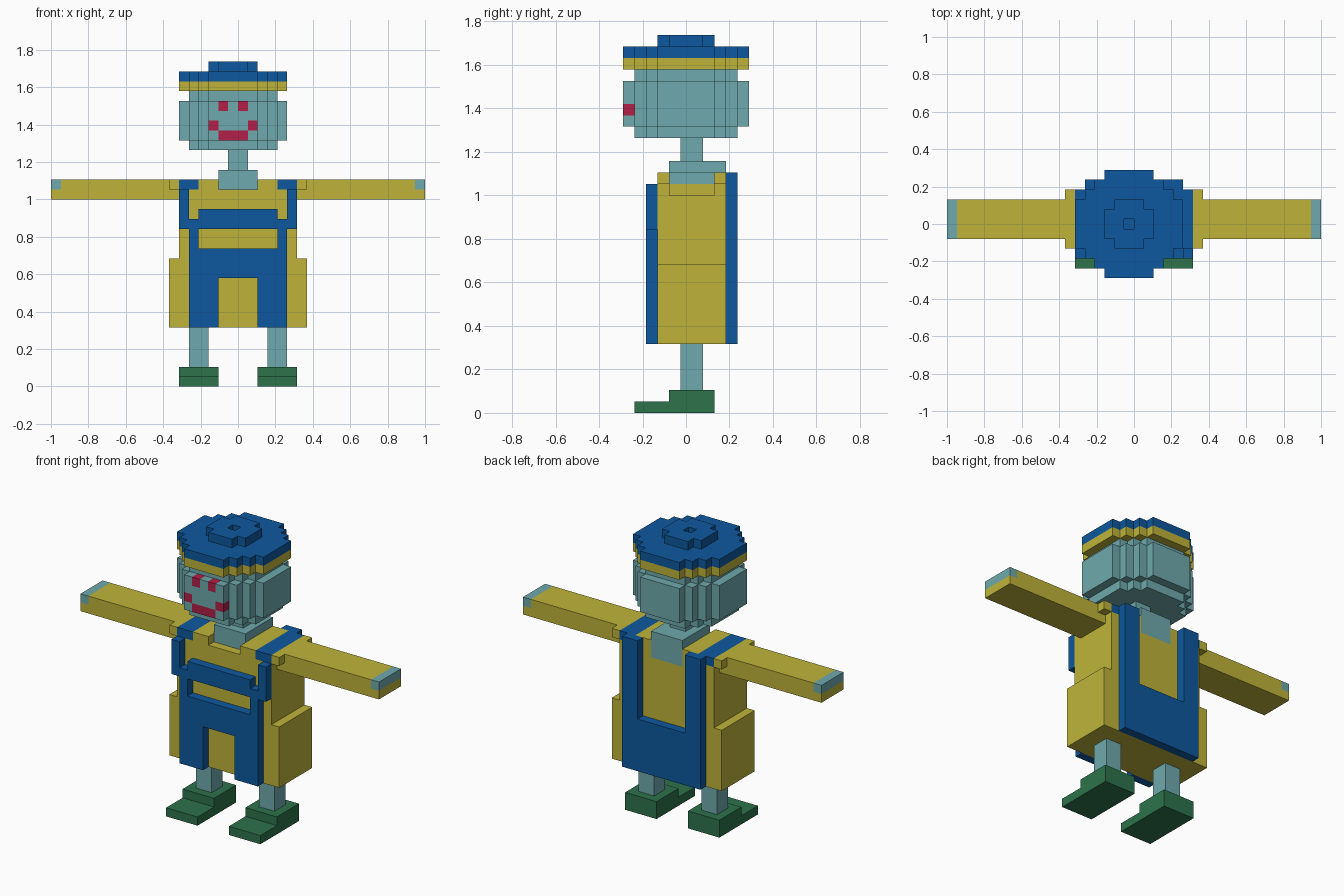
import bpy, bmesh

if "Cube" in bpy.data.objects:
    bpy.data.objects.remove(bpy.data.objects["Cube"], do_unlink=True)

U = 1 / 19  # one block


def material(name, rgb):
    m = bpy.data.materials.new(name)
    m.use_nodes = True
    m.diffuse_color = (*rgb, 1)
    bsdf = next(n for n in m.node_tree.nodes if n.type == 'BSDF_PRINCIPLED')
    bsdf.inputs["Base Color"].default_value = (*rgb, 1)
    return m


SKIN = material("teal skin", (0.159, 0.402, 0.418))
YELLOW = material("mustard yellow", (0.521, 0.456, 0.042))
BLUE = material("denim blue", (0.004, 0.098, 0.342))
GREEN = material("shoe green", (0.026, 0.171, 0.070))
RED = material("face red", (0.445, 0.0144, 0.065))


def finish(name, bm, mat):
    bmesh.ops.recalc_face_normals(bm, faces=bm.faces)
    me = bpy.data.meshes.new(name)
    bm.to_mesh(me)
    bm.free()
    me.materials.append(mat)
    bpy.context.scene.collection.objects.link(bpy.data.objects.new(name, me))


def prism(bm, outline, z0, z1):
    """Extrude a flat outline, in blocks, from z0 to z1."""
    face = bm.faces.new([bm.verts.new((x * U, y * U, z0 * U)) for x, y in outline])
    out = bmesh.ops.extrude_face_region(bm, geom=[face])
    top = [v for v in out["geom"] if isinstance(v, bmesh.types.BMVert)]
    bmesh.ops.translate(bm, verts=top, vec=(0, 0, (z1 - z0) * U))


def blocks(name, mat, boxes, mirror=False):
    """One object from boxes (x0, x1, y0, y1, z0, z1), optionally mirrored in x."""
    boxes = list(boxes)
    if mirror:
        boxes += [(-b[1], -b[0], *b[2:]) for b in boxes]
    bm = bmesh.new()
    for x0, x1, y0, y1, z0, z1 in boxes:
        prism(bm, [(x0, y0), (x1, y0), (x1, y1), (x0, y1)], z0, z1)
    finish(name, bm, mat)


def disc(name, mat, widths, y0, z0, z1):
    """Stepped round slab: one width per row, starting at y0."""
    right = []
    for i, w in enumerate(widths):
        for y in (y0 + i, y0 + i + 1):
            p = (w / 2 - 0.5, y)
            if len(right) > 1 and right[-1][0] == right[-2][0] == p[0]:
                right[-1] = p
            elif not right or right[-1] != p:
                right.append(p)
    bm = bmesh.new()
    prism(bm, right + [(-1 - x, y) for x, y in reversed(right)], z0, z1)
    finish(name, bm, mat)


# Shoes and legs
blocks("shoes", GREEN, [(2, 6, -4.5, 2.5, 0, 1), (2, 6, -1.5, 2.5, 1, 2)], True)
blocks("legs", SKIN, [(3, 5, -0.5, 1.5, 2, 6)], True)

# Shirt body, hips, shoulders and sleeves
blocks("shirt_body", YELLOW, [(-6, 6, -2.5, 3.5, 6, 19), (-2, 2, -2.5, 2.5, 19, 20)])
blocks("hips", YELLOW, [(6, 7, -2.5, 3.5, 6, 13)], True)
blocks("shoulders", YELLOW, [(2, 6, -2.5, 3.5, 19, 20), (2, 4, -2.5, 3.5, 20, 21),
                             (6, 7, -2.5, 3.5, 20, 21)], True)
blocks("sleeves", YELLOW, [(6, 18, -1.5, 2.5, 19, 21), (18, 19, -1.5, 2.5, 19, 20)], True)
blocks("hands", SKIN, [(18, 19, -1.5, 2.5, 20, 21)], True)

# Overalls: shoulder straps, front bib with window, trouser legs, back panel
blocks("shoulder_straps", BLUE, [(4, 6, -2.5, 3.5, 20, 21)], True)
blocks("front_straps", BLUE, [(5, 6, -3.5, -2.5, 16, 20)], True)
blocks("front_bib", BLUE, [(-5, 5, -3.5, -2.5, 16, 17), (-4, 4, -3.5, -2.5, 17, 18),
                           (-5, -4, -3.5, -2.5, 14, 16), (4, 5, -3.5, -2.5, 14, 16),
                           (-5, 5, -3.5, -2.5, 11, 14)])
blocks("trouser_fronts", BLUE, [(2, 5, -3.5, -2.5, 6, 11)], True)
blocks("back_panel", BLUE, [(-5, 5, 3.5, 4.5, 6, 12)])
blocks("back_straps", BLUE, [(3, 5, 3.5, 4.5, 12, 21)], True)

# Neck
blocks("neck", SKIN, [(-1, 1, -0.5, 1.5, 22, 24), (-2, 2, -1.5, 3.5, 20, 22),
                      (-2, 2, 2.5, 3.5, 19, 20)])

# Head: narrow slabs above and below a wide one whose front row carries the face
NARROW = [5, 7, 9, 9, 9, 9, 9, 7, 5]
WIDE = [5, 7, 9, 11, 11, 11, 11, 11, 9, 7, 5]
disc("chin", SKIN, NARROW, -4.5, 24, 25)
disc("head", SKIN, WIDE[1:], -4.5, 25, 29)
disc("forehead", SKIN, NARROW, -4.5, 29, 30)
FACE = [".###.", "#...#", ".....", ".#.#."]  # bottom row first
cells = {"#": [], ".": []}
for z, row in enumerate(FACE):
    for x, c in enumerate(row):
        cells[c].append((x - 3, x - 2, -5.5, -4.5, 25 + z, 26 + z))
blocks("face_skin", SKIN, cells["."])
blocks("eyes_and_mouth", RED, cells["#"])

# Hat: band, crown and a raised button with a hole
disc("hat_band", YELLOW, WIDE, -5.5, 30, 31)
disc("hat_crown", BLUE, WIDE, -5.5, 31, 32)
blocks("hat_button", BLUE, [(-2, 1, -2.5, -0.5, 32, 33), (-2, 1, 0.5, 2.5, 32, 33),
                            (-3, -1, -1.5, 1.5, 32, 33), (0, 2, -1.5, 1.5, 32, 33)])
